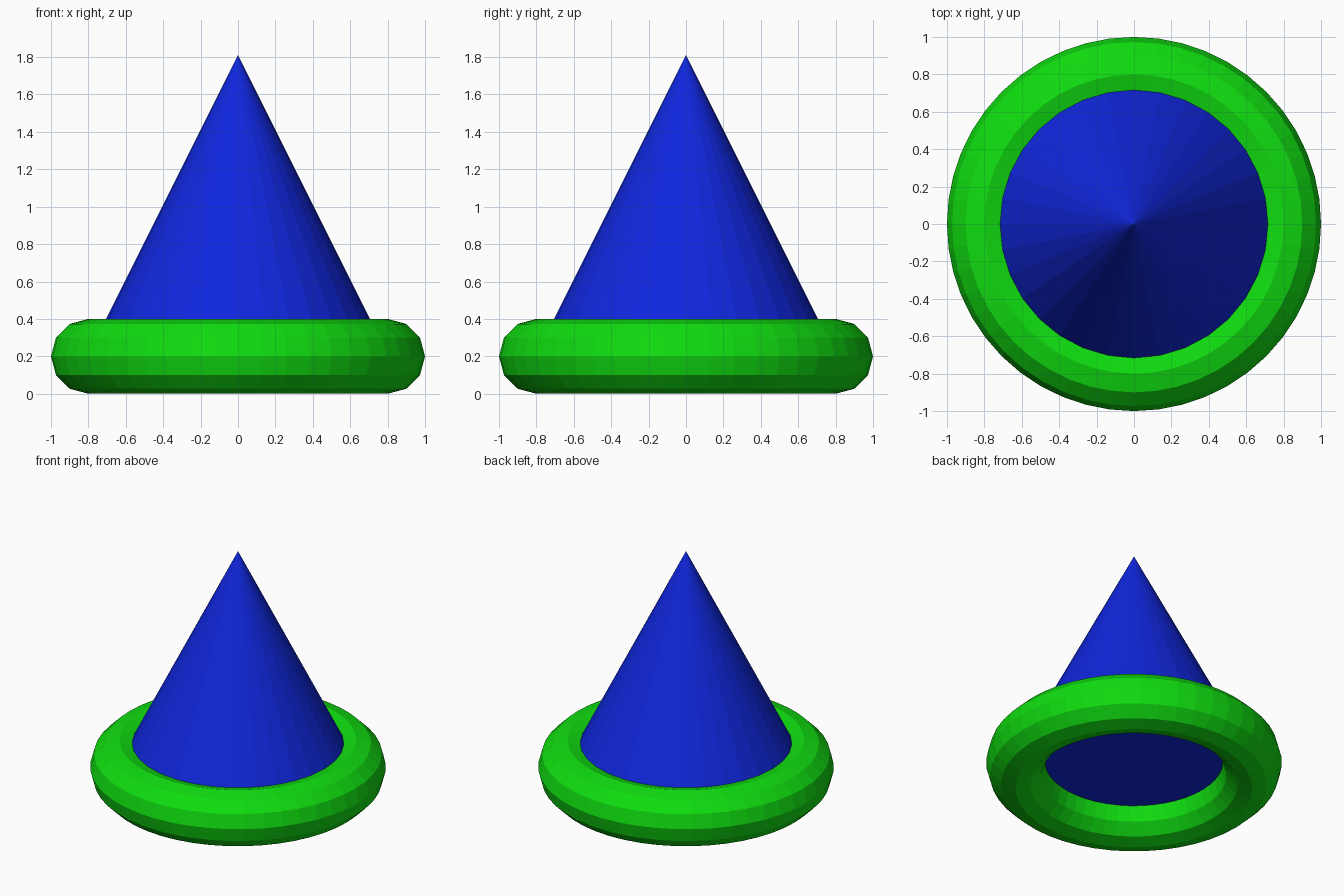
import bpy

if "Cube" in bpy.data.objects:
    bpy.data.objects.remove(bpy.data.objects["Cube"])


def paint(obj, name, color):
    mat = bpy.data.materials.new(name)
    mat.diffuse_color = color
    mat.use_nodes = True
    mat.node_tree.nodes["Principled BSDF"].inputs["Base Color"].default_value = mat.diffuse_color
    obj.data.materials.append(mat)


# Rounded ring lying on the ground
bpy.ops.mesh.primitive_torus_add(major_segments=48, minor_segments=12,
                                 major_radius=0.8, minor_radius=0.2,
                                 location=(0, 0, 0.2))
ring = bpy.context.object
ring.name = "base_ring"
paint(ring, "green", (0.005, 0.72, 0.005, 1))

# Cone with its closed base sunk halfway into the ring
BASE_Z, TIP_Z = 0.21, 1.81
bpy.ops.mesh.primitive_cone_add(vertices=32, radius1=0.8, radius2=0,
                                depth=TIP_Z - BASE_Z,
                                location=(0, 0, (BASE_Z + TIP_Z) / 2))
cone = bpy.context.object
cone.name = "cone"
paint(cone, "blue", (0.005, 0.02, 0.73, 1))
